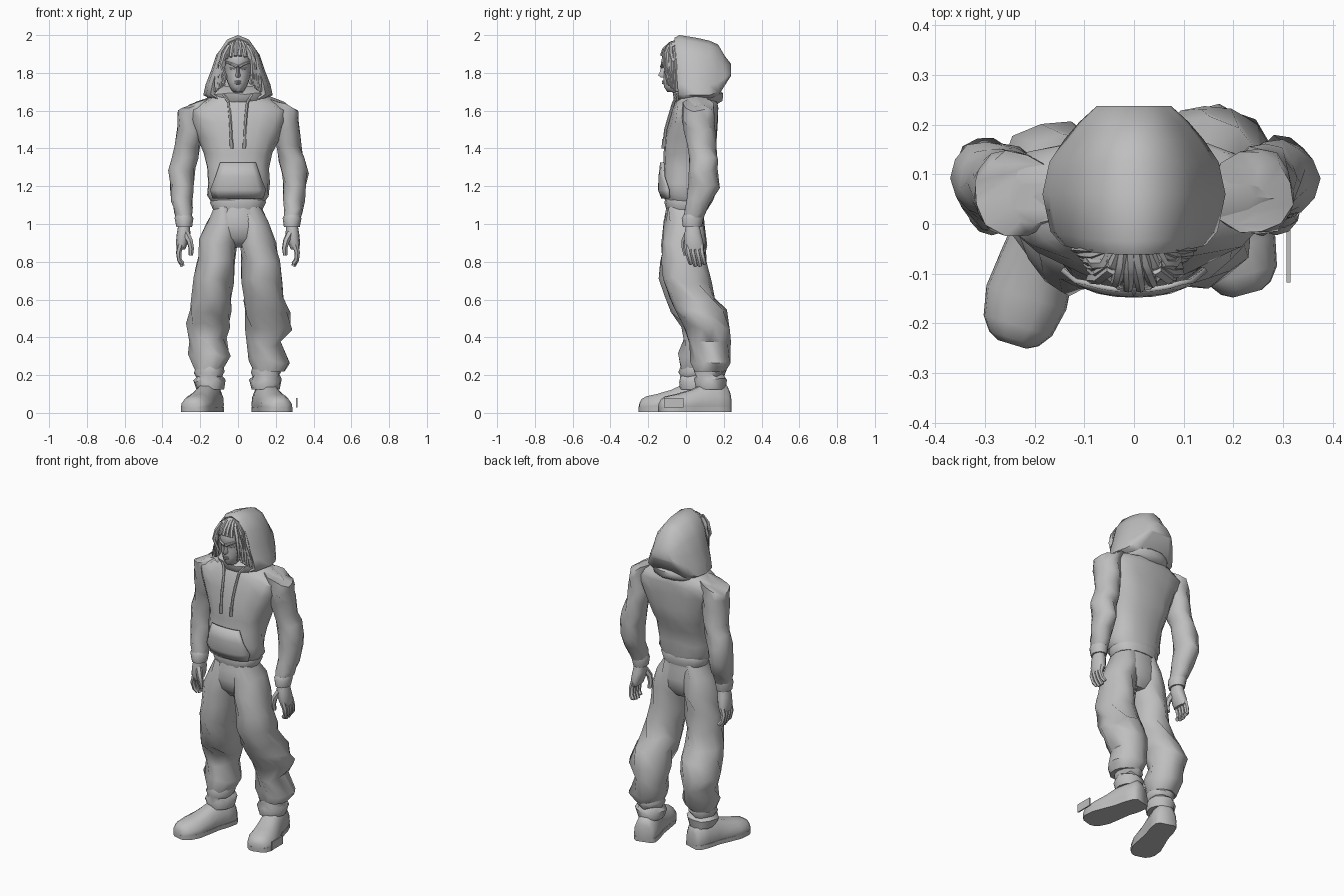
import bpy, bmesh, math, random
from mathutils import Vector

random.seed(11)
grey = bpy.data.materials.new("plain grey")
grey.diffuse_color = (0.52, 0.52, 0.52, 1)


def finish(name, bm, angle=50):
    bmesh.ops.recalc_face_normals(bm, faces=bm.faces)
    me = bpy.data.meshes.new(name)
    bm.to_mesh(me)
    bm.free()
    me.materials.append(grey)
    me.shade_smooth()
    me.set_sharp_from_angle(angle=math.radians(angle))
    ob = bpy.data.objects.new(name, me)
    bpy.context.collection.objects.link(ob)
    return ob


def skin(name, rings, closed=True, caps=True, angle=50):
    """Bridge a list of point rings into one surface."""
    bm = bmesh.new()
    rows = [[bm.verts.new(p) for p in r] for r in rings]
    n = len(rows[0])
    for a, b in zip(rows, rows[1:]):
        for i in range(n if closed else n - 1):
            j = (i + 1) % n
            bm.faces.new((a[i], a[j], b[j], b[i]))
    if caps:
        bm.faces.new(rows[0])
        bm.faces.new(rows[-1])
    return finish(name, bm, angle)


def loft(name, secs, n=12, fold=0.0, power=1.0):
    """Oval sections (x, y, z, rx, ry, slope in x), with random cloth folds."""
    rings = []
    for k, sec in enumerate(secs):
        x, y, z, rx, ry = sec[:5]
        slope = sec[5] if len(sec) > 5 else 0
        ring = []
        for i in range(n):
            a = 2 * math.pi * (i + 0.5 * (k % 2) * (fold > 0.05)) / n
            c, s = math.cos(a), math.sin(a)
            c = math.copysign(abs(c) ** power, c)
            s = math.copysign(abs(s) ** power, s)
            f = 1 + random.uniform(-fold, fold)
            dz = random.uniform(-fold, fold) * 0.25 if 0 < k < len(secs) - 1 else 0
            ring.append((x + rx * c * f, y + ry * s * f, z + dz + slope * rx * c))
        rings.append(ring)
    return skin(name, rings)


def tube(name, pts, r0, r1, n=6):
    pts = [Vector(p) for p in pts]
    rings = []
    for i, p in enumerate(pts):
        t = (pts[min(i + 1, len(pts) - 1)] - pts[max(i - 1, 0)]).normalized()
        u = t.cross(Vector((0.31, 0.9, 0.2))).normalized()
        v = t.cross(u)
        r = r0 + (r1 - r0) * i / (len(pts) - 1)
        rings.append([p + r * (u * math.cos(2 * math.pi * k / n) + v * math.sin(2 * math.pi * k / n))
                      for k in range(n)])
    return skin(name, rings)


# Hooded top: body, hem and roll of cloth at the neck
loft("hoodie_body", [
    (0, .06, 1.69, .11, .09), (0, .055, 1.668, .16, .105), (0, .055, 1.64, .235, .115),
    (0, .05, 1.605, .28, .125), (0, .042, 1.54, .26, .132),
    (0, .028, 1.45, .215, .138), (0, .018, 1.37, .183, .135),
    (0, .0, 1.30, .168, .122), (0, -.014, 1.22, .163, .122), (0, -.01, 1.15, .165, .112),
    (0, -.005, 1.115, .14, .098)], 16, .04, .85)
loft("hoodie_hem", [(0, -.005, 1.135, .14, .105), (0, -.005, 1.115, .148, .109),
                    (0, -.005, 1.078, .132, .10)], 16, .01, .85)
loft("neck_roll", [(0, .06, 1.63, .12, .10), (0, .065, 1.655, .155, .13),
                   (0, .065, 1.69, .165, .135), (0, .07, 1.73, .12, .09)], 14, .02)

# Belly pocket wrapped round the body: height, half width, body centre and radii
rows = [(1.325, .095, .006, .173, .128), (1.25, .12, -.008, .166, .123),
        (1.18, .148, -.013, .164, .12), (1.135, .135, -.008, .16, .108)]
pocket = skin("belly_pocket", [[(hw * u / 4, yc - (ry + .015) * (1 - abs(hw * u / 4 / (rx + .01)) ** 2.35) ** .425, z)
                                for u in range(-4, 5)] for z, hw, yc, rx, ry in rows], False, False)
pocket.modifiers.new("thickness", "SOLIDIFY").thickness = 0.01

# Hood: arched slices from the lining out over the rim to the back
arch = [(-.72, -.05), (-1, .04), (-.93, .22), (-.77, .46), (-.62, .72), (-.34, .93), (0, 1)]
arch += [(-x, z) for x, z in arch[-2::-1]]
slices = [(.03, .115, 1.67, 1.94), (-.05, .125, 1.675, 1.96), (-.062, .145, 1.675, 1.985),
          (-.035, .168, 1.67, 2.0), (.06, .184, 1.67, 1.985), (.125, .17, 1.67, 1.97),
          (.17, .14, 1.69, 1.95), (.205, .11, 1.74, 1.89), (.237, .075, 1.785, 1.85)]
hood = [[(hw * u, y + .021 * (1 - v) * (i in (1, 2, 3)), lo + (hi - lo) * v) for u, v in arch]
        for i, (y, hw, lo, hi) in enumerate(slices)]
skin("hood", hood, True, True, 60)

# Head with face features
loft("head", [
    (0, .02, 1.62, .055, .05), (0, .0, 1.695, .045, .05), (0, -.05, 1.70, .028, .05),
    (0, -.05, 1.725, .045, .066), (0, -.045, 1.755, .058, .075), (0, -.04, 1.80, .068, .078),
    (0, -.04, 1.825, .069, .078), (0, -.04, 1.85, .07, .093), (0, -.035, 1.90, .07, .088),
    (0, -.025, 1.945, .05, .065), (0, -.02, 1.955, .02, .03)], 16)
skin("nose", [[(-.007, -.112, 1.845), (.007, -.112, 1.845), (0, -.13, 1.845)],
              [(-.013, -.105, 1.805), (.013, -.105, 1.805), (0, -.14, 1.80)],
              [(-.019, -.105, 1.785), (.019, -.105, 1.785), (0, -.148, 1.787)],
              [(-.012, -.105, 1.774), (.012, -.105, 1.774), (0, -.133, 1.776)]])
for z, w in ((1.755, .02), (1.745, .017)):
    tube("lip", [(-w, -.108, z - .002), (0, -.122, z), (w, -.108, z - .002)], .006, .006)
for s in (-1, 1):
    tube("brow", [(s * .006, -.128, 1.832), (s * .03, -.126, 1.846), (s * .058, -.098, 1.856)],
         .009, .006)
    tube("eye", [(s * .016, -.111, 1.818), (s * .03, -.110, 1.822), (s * .044, -.10, 1.824)],
         .006, .004)

# Hair locks: rows over the crown, longer ones hanging beside the face
for i in range(8):
    u = (i - 3.5) / 3.5
    tube("crown_lock", [(u * .03, -.03, 1.968 - .01 * u * u), (u * .058, -.08, 1.955 - .02 * u * u),
                        (u * .078, -.116 + .035 * u * u, 1.925 - .02 * u * u),
                        (u * .088, -.13 + .06 * u * u, 1.89 - .03 * u * u)], .014, .010, 6)
for s in (-1, 1):
    for i in range(6):
        d = i / 5
        w = random.uniform(-.008, .008)
        tube("side_lock", [(s * .045, -.09 + .05 * d, 1.945), (s * (.07 + .01 * d), -.11 + .06 * d, 1.90),
                           (s * (.08 + .02 * d) + w, -.11 + .06 * d, 1.84),
                           (s * (.073 + .04 * d) - w, -.10 + .05 * d, 1.78),
                           (s * (.07 + .05 * d) + w, -.095 + .045 * d, 1.74 - .04 * d)], .013, .008, 5)

# Draw cords
for s in (-1, 1):
    tube("draw_cord", [(s * .075, -.045, 1.685), (s * .05, -.065, 1.645), (s * .042, -.088, 1.57),
                       (s * .038, -.108, 1.50), (s * .034, -.118, 1.41)], .008, .008)
    tube("cord_tip", [(s * .035, -.116, 1.45), (s * .034, -.12, 1.40)], .010, .010)

# Sleeves, cuffs and hands
for s in (-1, 1):
    loft("sleeve", [
        (s * .20, .06, 1.65, .055, .06, -s * .35), (s * .235, .062, 1.628, .085, .085, -s * .3),
        (s * .25, .066, 1.57, .074, .088, -s * .2),
        (s * .254, .07, 1.50, .072, .084), (s * .265, .083, 1.42, .066, .08),
        (s * .28, .092, 1.35, .069, .077), (s * .299, .092, 1.285, .072, .077),
        (s * .298, .095, 1.20, .063, .083), (s * .295, .072, 1.13, .057, .07),
        (s * .29, .05, 1.07, .05, .062), (s * .285, .04, 1.03, .043, .052)], 12, .07)
    loft("cuff", [(s * .288, .04, 1.05, .043, .052), (s * .286, .035, 1.03, .05, .058),
                  (s * .285, .033, .985, .042, .05)], 12, .01)
    loft("palm", [(s * .285, .035, 1.0, .03, .036), (s * .288, .036, .95, .036, .046),
                  (s * .297, .042, .90, .032, .052), (s * .302, .046, .865, .022, .048)], 10, 0, .85)
    for i in range(4):
        y = .008 + i * .024
        z = .772 + .012 * abs(i - 1.5)
        tube("finger", [(s * .302, y, .89), (s * .314, y + .002, .85), (s * .310, y + .012, .81),
                        (s * .293, y + .018, z)], .0165, .012)
    tube("thumb", [(s * .275, .01, .95), (s * .255, -.008, .91), (s * .247, -.008, .87),
                   (s * .25, .0, .835)], .02, .012)

# Trousers: hips and two baggy legs in a mid-step pose
loft("hips", [(0, -.005, 1.11, .122, .095), (0, -.01, 1.05, .138, .103), (0, -.01, .99, .155, .11),
              (0, -.007, .93, .15, .10), (0, .0, .875, .07, .06)], 14, .02, .9)
right_leg = [(-.07, -.008, 1.09, .055, .092), (-.082, -.01, 1.0, .083, .11),
             (-.104, -.014, .90, .098, .118),
             (-.118, -.015, .80, .10, .12), (-.13, -.012, .70, .103, .125),
             (-.137, .015, .61, .106, .122), (-.145, .055, .53, .113, .13),
             (-.157, .085, .46, .116, .122), (-.158, .09, .38, .092, .108),
             (-.15, .07, .30, .115, .108), (-.155, .055, .23, .08, .085)]
left_leg = [(.07, -.008, 1.09, .055, .092), (.084, -.01, 1.0, .083, .11),
            (.106, -.014, .90, .10, .118),
            (.122, -.012, .80, .103, .12), (.134, -.002, .70, .11, .13),
            (.138, .03, .61, .105, .122), (.152, .08, .53, .122, .135),
            (.165, .12, .45, .125, .122), (.142, .128, .365, .09, .108),
            (.165, .13, .28, .108, .108), (.165, .125, .22, .085, .085)]
loft("right_trouser_leg", right_leg, 12, .085)
loft("left_trouser_leg", left_leg, 12, .085)
for name, x, y in (("right", -.15, .05), ("left", .148, .13)):
    loft(name + "_trouser_cuff", [(x, y, .25, .07, .075), (x, y, .22, .082, .086),
                                  (x, y - .005, .195, .07, .075), (x, y, .17, .086, .09),
                                  (x, y, .125, .074, .08)], 12, .05)

# Shoes: flat soled sections swept from heel to toe
section = [(-.9, 0), (-1, .22), (-.95, .5), (-.7, .8), (-.35, .97), (.35, .97), (.7, .8),
           (.95, .5), (1, .22), (.9, 0)]
stations = [(0, .045, .10), (.05, .064, .14), (.2, .07, .155), (.38, .068, .145), (.55, .076, .115),
            (.75, .084, .092), (.9, .072, .08), (.97, .052, .064), (1, .03, .045)]


def shoe(name, heel, toe):
    h, t = Vector(heel), Vector(toe)
    d = (t - h).normalized()
    side = Vector((-d.y, d.x))
    rings = []
    for k, w, top in stations:
        c = h.lerp(t, k)
        rings.append([(c.x + side.x * w * u, c.y + side.y * w * u, .01 + top * v) for u, v in section])
    skin(name, rings)
    # Sole
    sole = [h.lerp(t, k) + side * w for k, w, _ in stations]
    sole += [h.lerp(t, k) - side * w for k, w, _ in reversed(stations)]
    skin(name + "_sole", [[(p.x, p.y, z) for p in sole] for z in (.004, .03)])


shoe("right_shoe", (-.13, .135), (-.245, -.242))
shoe("left_shoe", (.128, .23), (.228, -.14))

# Small blank side tab on the left shoe
bm = bmesh.new()
bmesh.ops.create_cube(bm, size=1)
for v in bm.verts:
    v.co = (.311 + v.co.x * .008, -.065 + v.co.y * .105, .053 + v.co.z * .05)
finish("shoe_side_tab", bm, 30)
